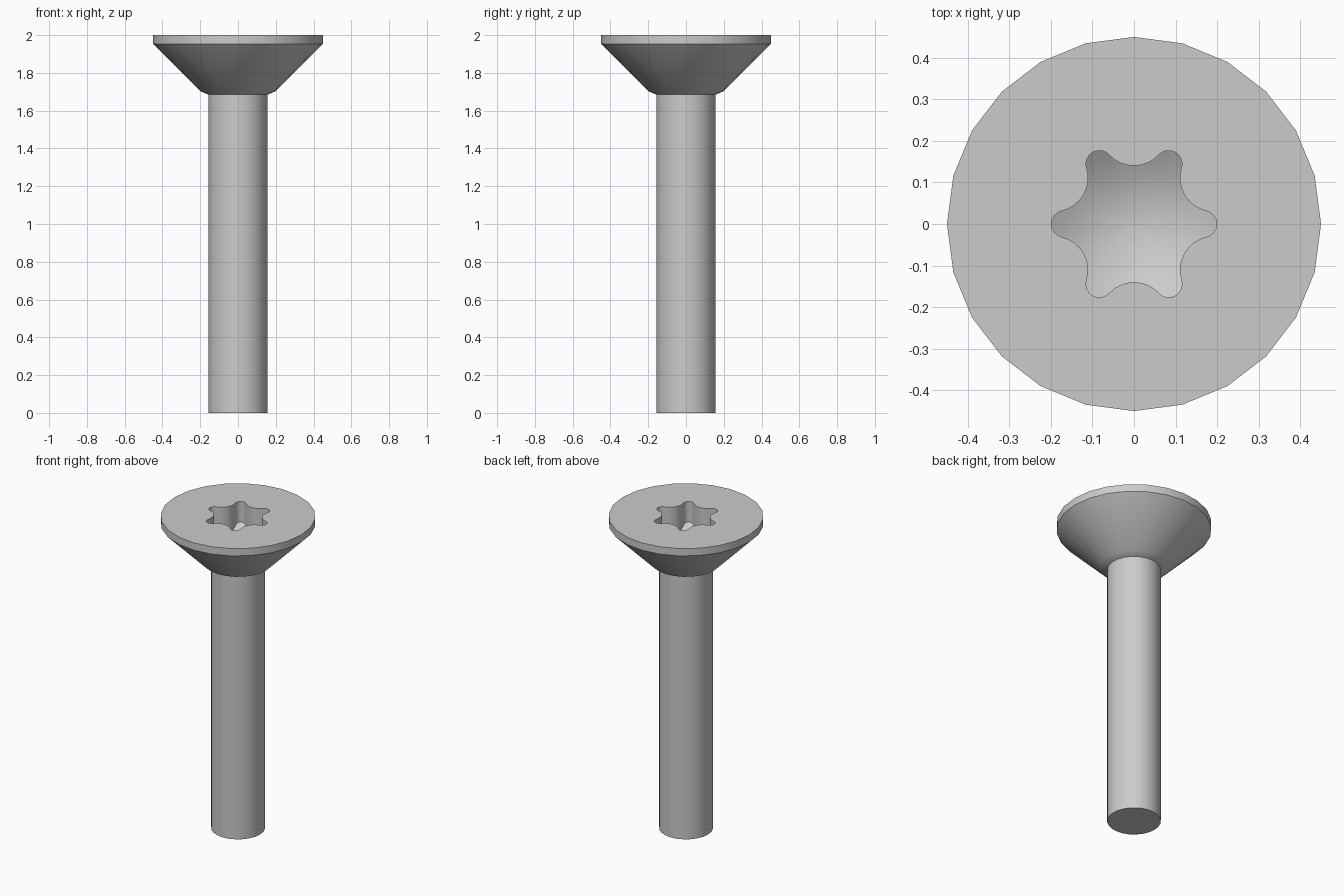
import bpy, bmesh, math
from mathutils import Vector

if "Cube" in bpy.data.objects:
    bpy.data.objects.remove(bpy.data.objects["Cube"])

SIDES = 24

steel = bpy.data.materials.new("steel grey")
steel.diffuse_color = (0.6, 0.6, 0.6, 1)
steel.use_nodes = True
steel.node_tree.nodes["Principled BSDF"].inputs["Base Color"].default_value = steel.diffuse_color


def make_object(name, rings):
    """Closed solid from a stack of point rings, bottom ring first, all counter-clockwise."""
    bm = bmesh.new()
    loops = [[bm.verts.new(p) for p in ring] for ring in rings]
    n = len(loops[0])
    for low, high in zip(loops, loops[1:]):
        for i in range(n):
            j = (i + 1) % n
            bm.faces.new((low[i], low[j], high[j], high[i]))
    bm.faces.new(loops[0][::-1])
    bm.faces.new(loops[-1])
    mesh = bpy.data.meshes.new(name)
    bm.to_mesh(mesh)
    bm.free()
    mesh.materials.append(steel)
    obj = bpy.data.objects.new(name, mesh)
    bpy.context.collection.objects.link(obj)
    return obj


def circle(r, z):
    return [(r * math.cos(math.tau * i / SIDES), r * math.sin(math.tau * i / SIDES), z)
            for i in range(SIDES)]


def six_lobe_outline(tip=0.199, valley=0.14, lobe_r=0.032, steps=8):
    """Six convex lobe arcs joined tangentially by six concave valley arcs."""
    a = tip - lobe_r
    k = valley - lobe_r
    c = (a * a - k * k) / (2 * (a * math.cos(math.pi / 6) - k))
    lobe = Vector((a, 0))
    hollow = Vector((c * math.cos(math.pi / 6), c * math.sin(math.pi / 6)))
    d = hollow - lobe
    phi = math.atan2(d.y, d.x)
    start, end = phi + math.pi, math.radians(420) - phi - math.pi
    points = []
    for s in range(6):
        turn = s * math.pi / 3
        for centre, r, t0, t1 in ((lobe, lobe_r, -phi, phi), (hollow, c - valley, start, end)):
            for i in range(steps):
                t = t0 + (t1 - t0) * i / steps
                x, y = centre.x + r * math.cos(t), centre.y + r * math.sin(t)
                points.append((x * math.cos(turn) - y * math.sin(turn),
                               x * math.sin(turn) + y * math.cos(turn)))
    return points


# Shank and countersunk head as one turned body
profile = [(0.156, 0), (0.156, 1.685), (0.2, 1.703), (0.45, 1.953), (0.45, 2.0)]
screw = make_object("countersunk_screw", [circle(r, z) for r, z in profile])

# Six-lobe drive recess with a shallow bowl floor
outline = six_lobe_outline()
FLOOR, BOWL = 1.80, 1.75
rings = []
for f in (0.06, 0.25, 0.45, 0.65, 0.85, 1.0):
    rings.append([(x * f, y * f, FLOOR + BOWL * f * f * (x * x + y * y)) for x, y in outline])
rings.append([(x, y, 2.1) for x, y in outline])
cutter = make_object("recess_cutter", rings)
cutter.hide_render = True

cut = screw.modifiers.new("drive recess", 'BOOLEAN')
cut.operation = 'DIFFERENCE'
cut.solver = 'EXACT'
cut.object = cutter
bpy.context.view_layer.objects.active = screw
screw.select_set(True)
bpy.ops.object.modifier_apply(modifier=cut.name)
bpy.data.objects.remove(cutter)

# Smooth round surfaces, crisp rims
bpy.ops.object.shade_smooth_by_angle(angle=math.radians(30))
